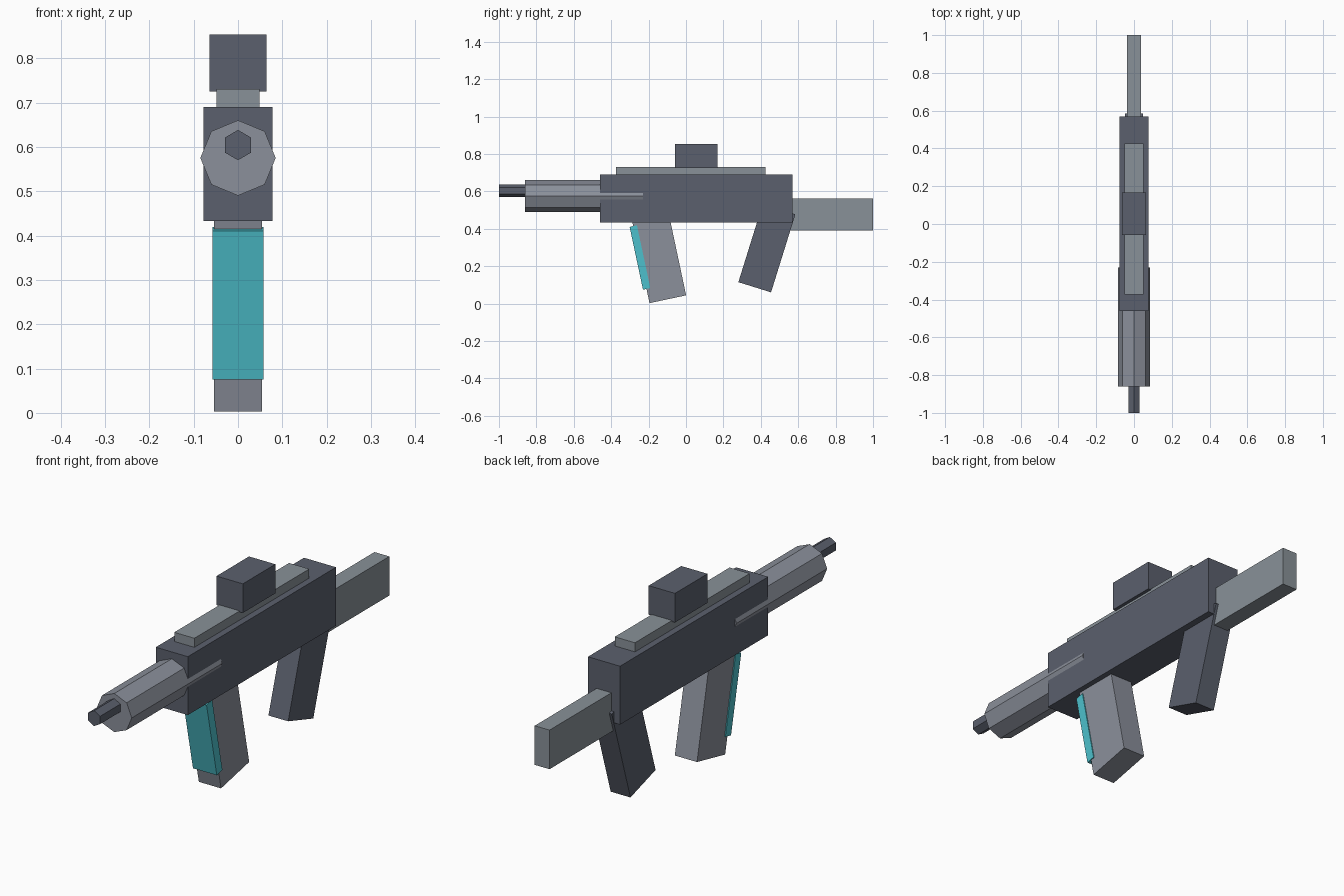
import bpy, bmesh, math
from mathutils import Matrix, Vector

if "Cube" in bpy.data.objects:
    bpy.data.objects.remove(bpy.data.objects["Cube"])


def srgb(h):
    c = [int(h[i:i + 2], 16) / 255 for i in (0, 2, 4)]
    return [v / 12.92 if v <= 0.04045 else ((v + 0.055) / 1.055) ** 2.4 for v in c] + [1]


def material(name, h):
    m = bpy.data.materials.new(name)
    m.diffuse_color = srgb(h)
    m.use_nodes = True
    m.node_tree.nodes["Principled BSDF"].inputs["Base Color"].default_value = m.diffuse_color
    return m


DARK = material("dark slate", "5B606D")
GREY = material("steel grey", "8B909B")
PALE = material("cool grey", "899198")
CYAN = material("cyan", "4DC0CC")


def finish(name, bm, mat):
    bmesh.ops.recalc_face_normals(bm, faces=bm.faces)
    me = bpy.data.meshes.new(name)
    bm.to_mesh(me)
    bm.free()
    me.materials.append(mat)
    ob = bpy.data.objects.new(name, me)
    bpy.context.collection.objects.link(ob)
    return ob


def box(name, half_x, y0, y1, z0, z1, mat):
    bm = bmesh.new()
    bmesh.ops.create_cube(bm, size=1)
    for v in bm.verts:
        v.co = (v.co.x * 2 * half_x, (y0 + y1) / 2 + v.co.y * (y1 - y0),
                (z0 + z1) / 2 + v.co.z * (z1 - z0))
    return finish(name, bm, mat)


def tilted_box(name, half_x, corner, width, length, degrees, mat):
    """Box rising from its bottom front corner (y, z), tilted about x."""
    ob = box(name, half_x, 0, width, 0, length, mat)
    ob.data.transform(Matrix.Translation((0, *corner)) @
                      Matrix.Rotation(math.radians(degrees), 4, 'X'))
    return ob


def prism(name, sides, radius, z, y0, y1, mat):
    """Regular prism along y with one corner pointing up."""
    bm = bmesh.new()
    rings = []
    for y in (y0, y1):
        rings.append([bm.verts.new((radius * math.sin(a), y, z + radius * math.cos(a)))
                      for a in (math.tau * i / sides for i in range(sides))])
    for ring in rings:
        bm.faces.new(ring)
    a, b = rings
    for i in range(sides):
        j = (i + 1) % sides
        bm.faces.new((a[i], a[j], b[j], b[i]))
    return finish(name, bm, mat)


# Main body, top rail, sight and stock
box("receiver", 0.078, -0.46, 0.57, 0.433, 0.69, DARK)
box("top_rail", 0.049, -0.373, 0.425, 0.68, 0.73, PALE)
box("sight", 0.064, -0.058, 0.168, 0.725, 0.853, DARK)
box("stock", 0.036, 0.54, 1.0, 0.39, 0.562, PALE)

# Barrel
prism("barrel_shroud", 8, 0.085, 0.575, -0.86, -0.23, GREY)
prism("muzzle", 6, 0.034, 0.604, -1.0, -0.8, DARK)

# Slanted parts underneath
tilted_box("magazine", 0.054, (-0.195, 0.003), 0.2, 0.46, 12, GREY)
tilted_box("magazine_plate", 0.058, (-0.23, 0.075), 0.04, 0.343, 12, CYAN)
tilted_box("rear_grip", 0.048, (0.28, 0.115), 0.183, 0.437, -17.3, DARK)
